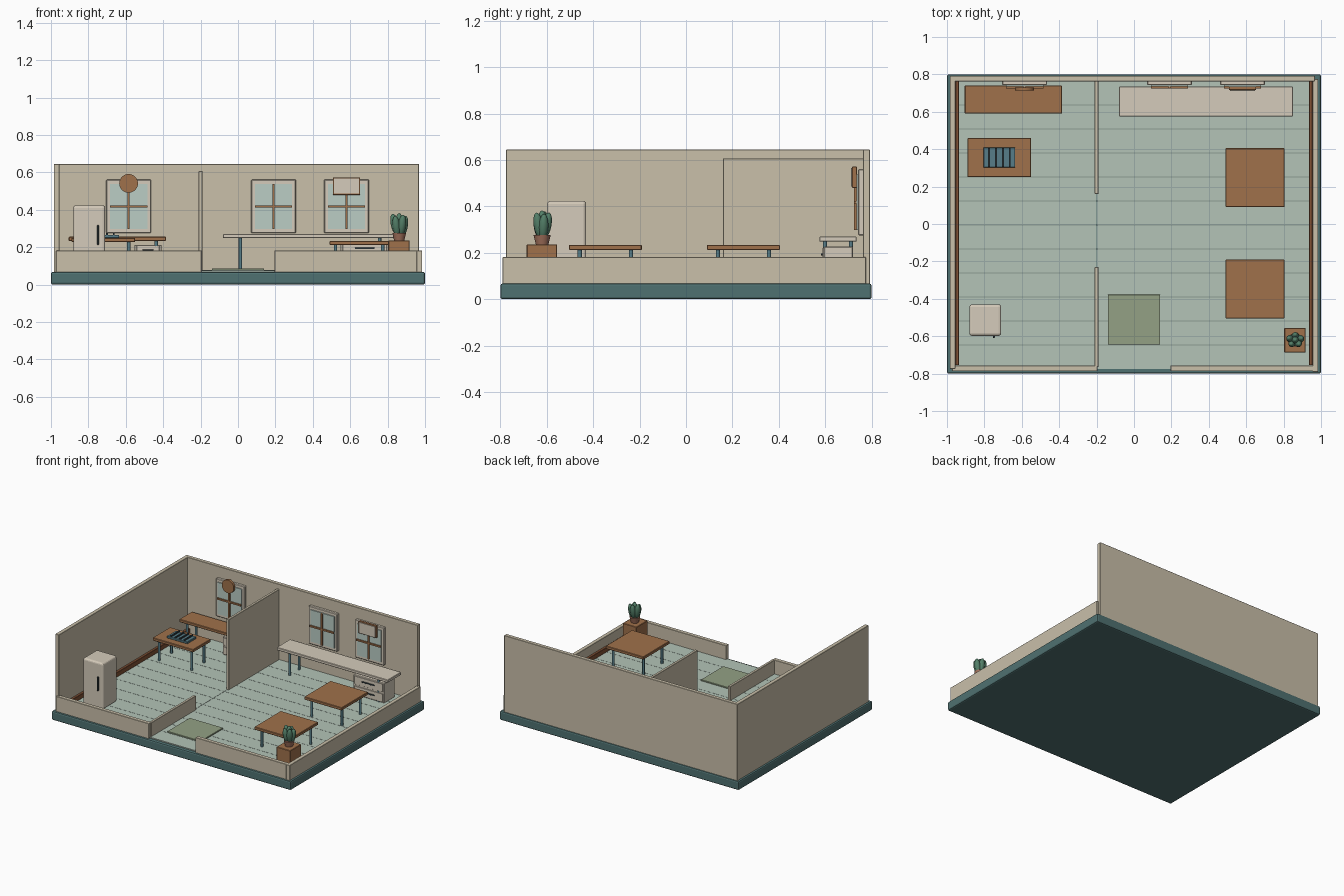
import bpy
from math import radians, cos, sin, pi

if "Cube" in bpy.data.objects:
    bpy.data.objects.remove(bpy.data.objects["Cube"])


def mat(name, r, g, b):
    m = bpy.data.materials.new(name)
    m.diffuse_color = [(c / 255) ** 2.2 for c in (r, g, b)] + [1]
    m.use_nodes = True
    m.node_tree.nodes["Principled BSDF"].inputs["Base Color"].default_value = m.diffuse_color
    return m


WALL = mat("plaster", 200, 190, 168)
CREAM = mat("cream", 212, 202, 185)
TEAL = mat("dark_teal", 80, 112, 112)
STEEL = mat("blue_teal", 88, 125, 135)
FLOOR = mat("pale_green", 178, 194, 182)
SEAM = mat("seam", 140, 155, 146)
WOOD = mat("wood", 158, 112, 76)
TRIM = mat("trim_wood", 128, 82, 56)
RUG = mat("rug_green", 146, 160, 132)
GLASS = mat("glass", 185, 204, 196)
CLAY = mat("clay", 160, 112, 92)
LEAF = mat("leaf", 84, 126, 104)
DARK = mat("dark_metal", 55, 66, 70)


def finish(name, m, bevel=0, segs=2):
    o = bpy.context.object
    o.name = name
    o.data.materials.append(m)
    if bevel:
        b = o.modifiers.new("bevel", "BEVEL")
        b.width, b.segments = bevel, segs
    return o


def box(name, x0, x1, y0, y1, z0, z1, m, bevel=0.002, segs=1):
    bpy.ops.mesh.primitive_cube_add(size=1, location=((x0 + x1) / 2, (y0 + y1) / 2, (z0 + z1) / 2))
    bpy.context.object.scale = (x1 - x0, y1 - y0, z1 - z0)
    bpy.ops.object.transform_apply(location=False, rotation=False)
    return finish(name, m, bevel, segs)


def cyl(name, loc, r, h, m, r2=None, rot=(0, 0, 0), sides=16):
    bpy.ops.mesh.primitive_cone_add(vertices=sides, radius1=r, radius2=r if r2 is None else r2,
                                    depth=h, location=loc, rotation=rot)
    bpy.ops.object.shade_smooth_by_angle(angle=radians(35))
    return finish(name, m)


F = 0.076  # floor height

# base and the two room floors with plank seams
box("base", -1, 1, -0.8, 0.8, 0, 0.068, TEAL, 0.01, 2)
for room, x0, x1 in (("left", -0.955, -0.201), ("right", -0.199, 0.955)):
    box(room + "_floor", x0, x1, -0.775, 0.765, 0.06, F, FLOOR, 0)
    for i in range(1, 12):
        y = -0.775 + i * 1.54 / 12
        box(f"{room}_floor_seam", x0, x1, y - 0.002, y + 0.002, F - 0.004, F + 0.0008, SEAM, 0)

# walls: tall at left and back, cut low at front and right
box("left_wall", -0.985, -0.955, -0.775, 0.785, 0.06, 0.645, WALL)
box("back_wall", -0.985, 0.967, 0.763, 0.792, 0.06, 0.645, WALL)
box("right_low_wall", 0.955, 0.985, -0.79, 0.775, 0.06, 0.182, WALL)
box("front_left_low_wall", -0.972, -0.195, -0.787, -0.757, 0.06, 0.182, WALL)
box("front_right_low_wall", 0.195, 0.98, -0.787, -0.757, 0.06, 0.182, WALL)
box("partition_tall", -0.21, -0.19, 0.16, 0.765, 0.06, 0.607, WALL)
box("partition_low", -0.21, -0.19, -0.765, -0.23, 0.06, 0.182, WALL)
box("left_baseboard", -0.955, -0.935, -0.755, 0.763, F, 0.112, TRIM)
box("right_baseboard", 0.935, 0.955, -0.755, 0.763, F, 0.112, TRIM)


# windows on the back wall
def window(cx, cz=0.418):
    box("window_frame", cx - 0.12, cx + 0.12, 0.742, 0.766, cz - 0.143, cz + 0.143, CREAM, 0.004)
    box("window_glass", cx - 0.1, cx + 0.1, 0.735, 0.745, cz - 0.12, cz + 0.12, GLASS, 0)
    box("window_upright_bar", cx - 0.006, cx + 0.006, 0.725, 0.737, cz - 0.12, cz + 0.12, WOOD, 0)
    box("window_cross_bar", cx - 0.1, cx + 0.1, 0.725, 0.737, cz - 0.006, cz + 0.006, WOOD, 0)


for cx in (-0.585, 0.19, 0.58):
    window(cx)


# tables, with an optional drawer cabinet at the right end
def table(name, x0, x1, y0, y1, top, m, cabinet=False):
    w, d = x1 - x0, y1 - y0
    cx, cy = (x0 + x1) / 2, (y0 + y1) / 2
    box(name + "_top", x0, x1, y0, y1, top - 0.022, top, m, 0.003)
    for sx in (-1, 1):
        for sy in (-1, 1):
            cyl(name + "_leg", (cx + sx * w * 0.4, cy + sy * d * 0.35, (F + top - 0.02) / 2),
                0.009, top - 0.02 - F, STEEL, sides=12)
    if cabinet:
        cx1 = x1 - 0.045 * w
        cx0, fy = cx1 - 0.28 * w, y0 + 0.018
        box(name + "_cabinet", cx0, cx1, fy, y1 - 0.015, F, top - 0.043, CREAM, 0.004)
        mid, h = (cx0 + cx1) / 2, (top - 0.043 - F) / 2
        for i in range(2):
            z = F + i * h
            box(name + "_drawer", cx0 + 0.012, cx1 - 0.012, fy - 0.005, fy + 0.003,
                z + 0.008, z + h - 0.006, CREAM, 0.001)
            box(name + "_drawer_handle", mid - 0.2 * (cx1 - cx0), mid + 0.2 * (cx1 - cx0),
                fy - 0.012, fy - 0.003, z + h * 0.5, z + h * 0.5 + 0.008, DARK, 0.001)


table("desk", -0.905, -0.385, 0.59, 0.74, 0.256, WOOD, True)
table("work_table", -0.89, -0.55, 0.25, 0.46, 0.25, WOOD)
table("counter", -0.08, 0.85, 0.575, 0.735, 0.27, CREAM, True)
table("front_table", 0.49, 0.805, -0.505, -0.19, 0.234, WOOD)
table("rear_table", 0.49, 0.805, 0.09, 0.405, 0.234, WOOD)

# slatted tray on the work table
box("tray", -0.805, -0.635, 0.302, 0.408, 0.25, 0.266, STEEL)
for i in range(4):
    x = -0.775 + i * 0.037
    box("tray_slat", x - 0.005, x + 0.005, 0.304, 0.406, 0.262, 0.275, DARK, 0)

# fridge with handle
box("fridge", -0.88, -0.71, -0.598, -0.43, F, 0.424, CREAM, 0.014, 3)
box("fridge_handle", -0.754, -0.744, -0.61, -0.596, 0.212, 0.318, DARK, 0.003)

# entry rug
box("rug", -0.14, 0.14, -0.645, -0.378, F - 0.002, F + 0.009, RUG, 0.002)

# wall clock and framed sign
cyl("wall_clock", (-0.585, 0.722, 0.541), 0.05, 0.018, WOOD, rot=(pi / 2, 0, 0), sides=32)
box("sign_backing", 0.507, 0.653, 0.716, 0.736, 0.48, 0.572, WOOD)
box("sign_face", 0.513, 0.647, 0.711, 0.718, 0.486, 0.566, CREAM, 0)

# plant on a wooden box
px, py = 0.862, -0.62
box("plant_stand", 0.803, 0.918, -0.687, -0.555, F, 0.236, WOOD, 0.003)
cyl("plant_pot", (px, py, 0.256), 0.027, 0.042, CLAY, r2=0.037, sides=24)


def leaf(x, y, z, tilt, turn):
    bpy.ops.mesh.primitive_uv_sphere_add(segments=16, ring_count=10, location=(x, y, z),
                                         rotation=(0, tilt, turn))
    bpy.context.object.scale = (0.021, 0.021, 0.056)
    bpy.ops.object.shade_smooth()
    finish("plant_leaf", LEAF)


for i in range(5):
    a = i * 2 * pi / 5 + 0.3
    leaf(px + 0.026 * cos(a), py + 0.019 * sin(a), 0.312 + 0.006 * (i % 3), 0.2, a)
leaf(px, py, 0.326, 0, 0)
